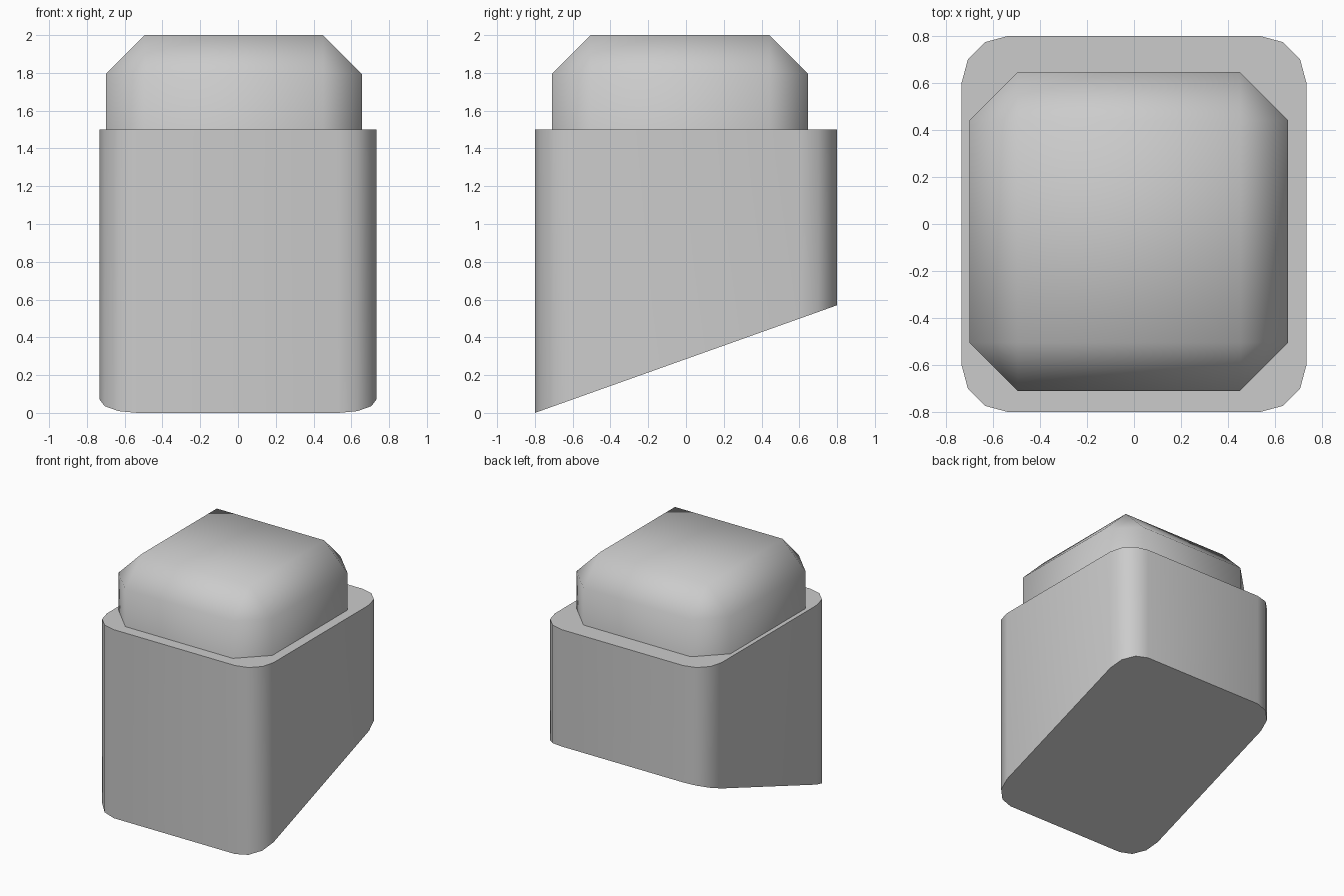
import bpy
import bmesh
from math import radians, sin, cos

if "Cube" in bpy.data.objects:
    bpy.data.objects.remove(bpy.data.objects["Cube"])


def finish(name, bm, angle):
    bmesh.ops.recalc_face_normals(bm, faces=bm.faces)
    mesh = bpy.data.meshes.new(name)
    bm.to_mesh(mesh)
    bm.free()
    obj = bpy.data.objects.new(name, mesh)
    bpy.context.collection.objects.link(obj)
    bpy.ops.object.select_all(action='DESELECT')
    obj.select_set(True)
    bpy.context.view_layer.objects.active = obj
    bpy.ops.object.shade_smooth_by_angle(angle=radians(angle))
    return obj


def rounded_rect(hx, hy, r, steps):
    pts = []
    for q, (sx, sy) in enumerate([(1, 1), (-1, 1), (-1, -1), (1, -1)]):
        for i in range(steps + 1):
            a = radians(90 * (q + i / steps))
            pts.append((sx * (hx - r) + r * cos(a), sy * (hy - r) + r * sin(a)))
    return pts


# Body: rounded prism with a flat top and a sloping underside
HX, HY, TOP, RISE = 0.733, 0.80, 1.50, 0.57
bm = bmesh.new()
profile = rounded_rect(HX, HY, 0.2, 3)
lower = [bm.verts.new((x, y, RISE * (y + HY) / (2 * HY))) for x, y in profile]
upper = [bm.verts.new((x, y, TOP)) for x, y in profile]
bm.faces.new(lower)
bm.faces.new(upper)
for i in range(len(profile)):
    j = (i + 1) % len(profile)
    bm.faces.new((lower[i], lower[j], upper[j], upper[i]))
finish("body", bm, 40)

# Cap: chamfered, smooth-shaded cube sunk into the body, slightly off centre
SIZE = 1.355
bm = bmesh.new()
bmesh.ops.create_cube(bm, size=SIZE)
bmesh.ops.bevel(bm, geom=list(bm.edges), offset=0.205, offset_type='OFFSET',
                segments=1, affect='EDGES')
bmesh.ops.translate(bm, verts=bm.verts, vec=(-0.022, -0.032, 2.0 - SIZE / 2))
finish("cap", bm, 60)
